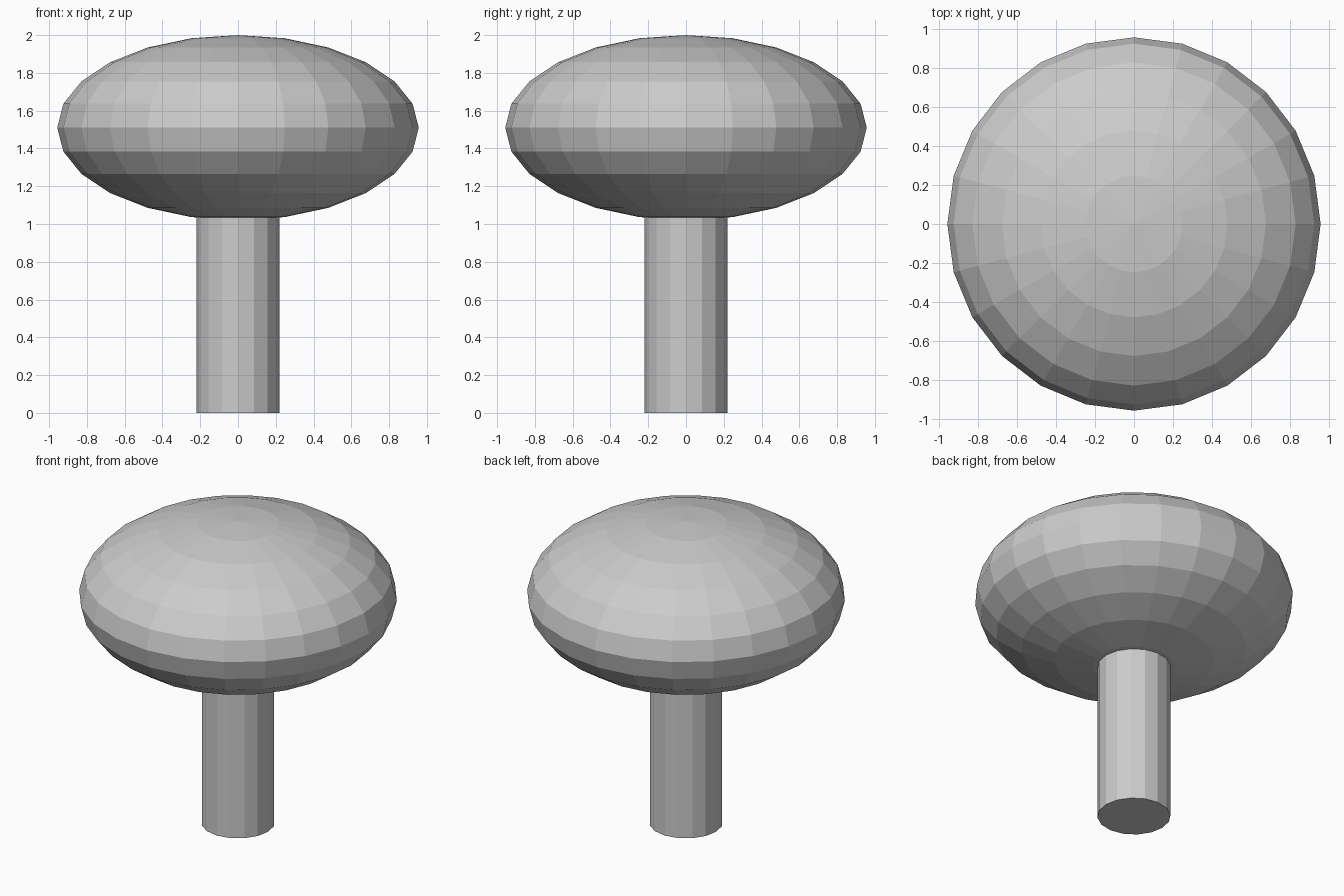
import bpy

if "Cube" in bpy.data.objects:
    bpy.data.objects.remove(bpy.data.objects["Cube"])

# Stem: 16-sided post, its top tucked just inside the cap
bpy.ops.mesh.primitive_cylinder_add(vertices=16, radius=0.22, depth=1.1, location=(0, 0, 0.55))
bpy.context.object.name = "stem"

# Cap: flattened low-poly sphere
bpy.ops.mesh.primitive_uv_sphere_add(segments=24, ring_count=12, radius=1, location=(0, 0, 1.51))
cap = bpy.context.object
cap.name = "cap"
cap.scale = (0.957, 0.957, 0.49)
bpy.ops.object.transform_apply(location=False, rotation=False, scale=True)
